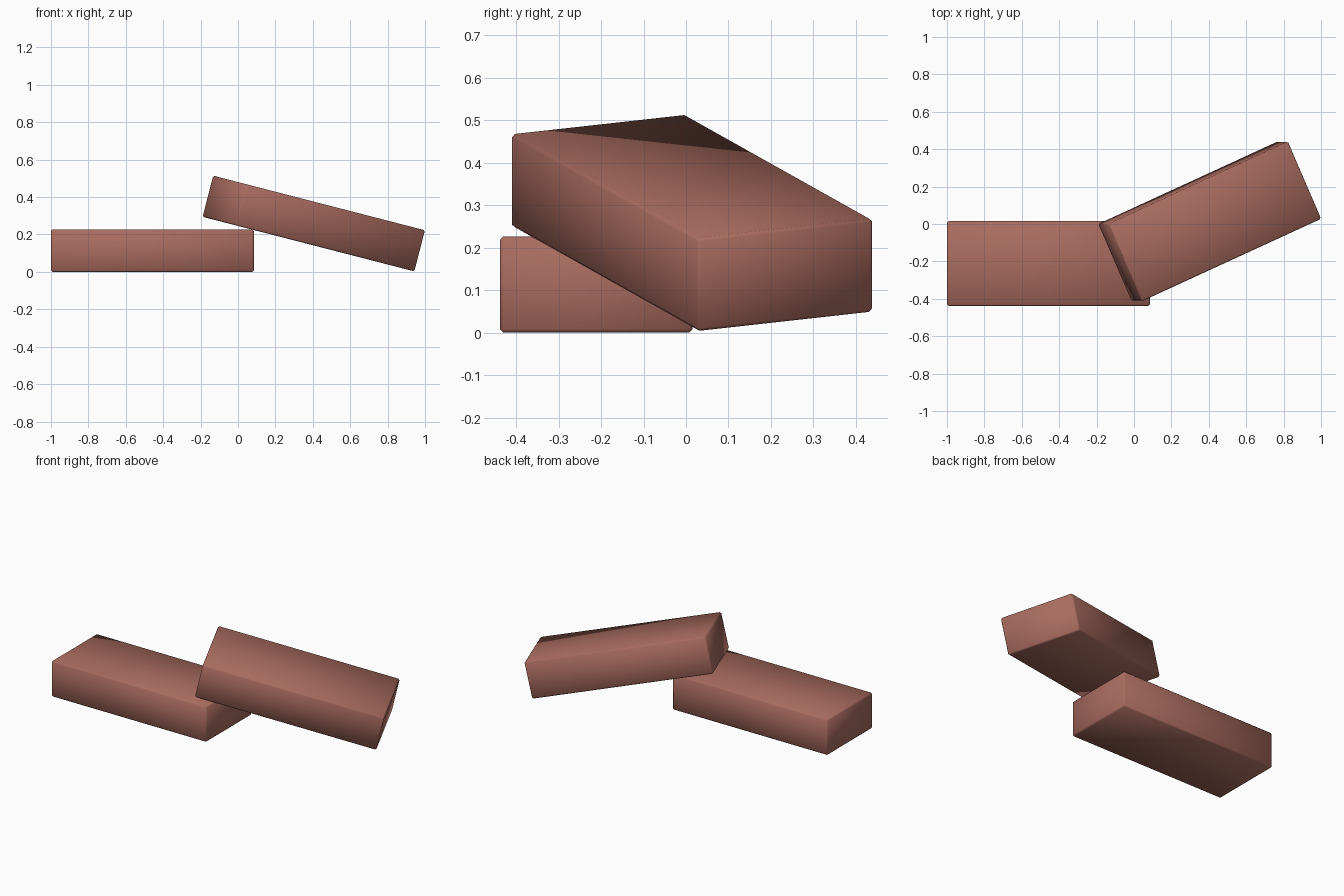
import bpy, math
from mathutils import Matrix, Vector

if "Cube" in bpy.data.objects:
    bpy.data.objects.remove(bpy.data.objects["Cube"])

SIZE = (1.085, 0.453, 0.227)

clay = bpy.data.materials.new("brick red")
clay.diffuse_color = (0.40, 0.15, 0.115, 1)
clay.use_nodes = True
clay.node_tree.nodes["Principled BSDF"].inputs["Base Color"].default_value = clay.diffuse_color


def brick(name, centre, tilt=0, turn=0):
    """Slightly chamfered, smooth-shaded brick: turned about z, then tilted about y."""
    bpy.ops.mesh.primitive_cube_add(size=1)
    ob = bpy.context.object
    ob.name = name
    ob.data.transform(Matrix.Diagonal((*SIZE, 1)))
    ob.matrix_world = (Matrix.Translation(Vector(centre))
                       @ Matrix.Rotation(math.radians(tilt), 4, 'Y')
                       @ Matrix.Rotation(math.radians(turn), 4, 'Z'))
    bev = ob.modifiers.new("chamfer", 'BEVEL')
    bev.width = 0.008
    bev.segments = 1
    ob.data.materials.append(clay)
    ob.data.shade_smooth()
    return ob


# brick lying flat on the ground
brick("lower_brick", (-0.4575, -0.2115, 0.1135))
# second brick leaning on its end
brick("leaning_brick", (0.405, 0.014, 0.2585), tilt=14.45, turn=24)
